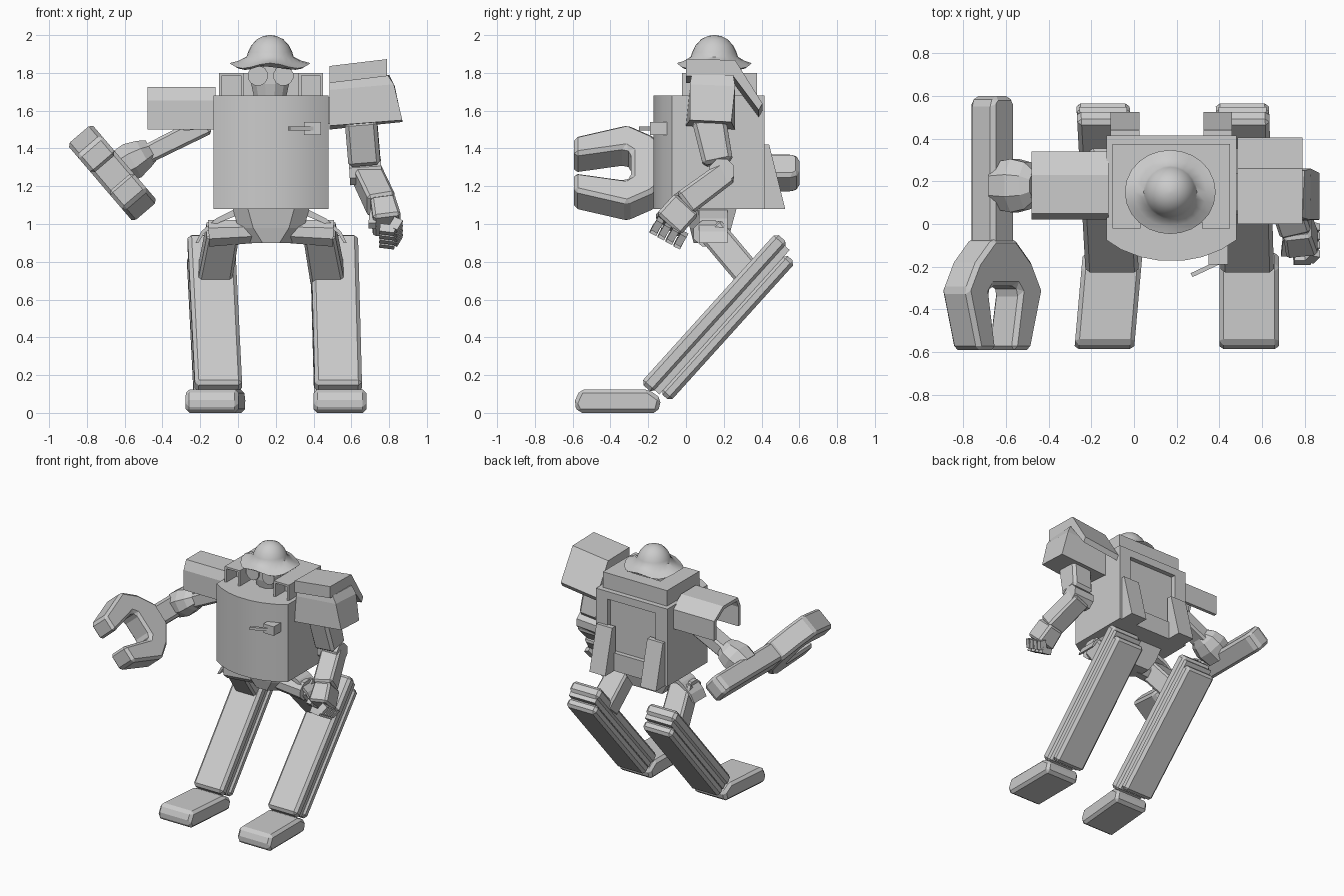
import bpy, bmesh, math
from mathutils import Vector as V

grey = bpy.data.materials.new("warm_grey")
grey.diffuse_color = (0.6, 0.6, 0.6, 1)


def finish(name, bm, bevel=0.0, smooth=None):
    bmesh.ops.recalc_face_normals(bm, faces=bm.faces)
    me = bpy.data.meshes.new(name)
    bm.to_mesh(me)
    bm.free()
    me.materials.append(grey)
    ob = bpy.data.objects.new(name, me)
    bpy.context.collection.objects.link(ob)
    if bevel:
        m = ob.modifiers.new("chamfer", "BEVEL")
        m.width, m.segments, m.limit_method = bevel, 1, "ANGLE"
    if smooth:
        bpy.ops.object.select_all(action="DESELECT")
        ob.select_set(True)
        bpy.context.view_layer.objects.active = ob
        bpy.ops.object.shade_smooth_by_angle(angle=math.radians(smooth))
    return ob


def loft(name, rings, bevel=0.0, smooth=None):
    """Skin a list of equal-length rings and cap both ends."""
    bm = bmesh.new()
    vs = [[bm.verts.new(p) for p in r] for r in rings]
    n = len(rings[0])
    for a, b in zip(vs, vs[1:]):
        for i in range(n):
            j = (i + 1) % n
            bm.faces.new((a[i], a[j], b[j], b[i]))
    bm.faces.new(vs[0])
    bm.faces.new(vs[-1])
    return finish(name, bm, bevel, smooth)


def prism(name, pts, lo, hi, place, bevel=0.0, smooth=None):
    return loft(name, [[place(u, v, w) for u, v in pts] for w in (lo, hi)], bevel, smooth)


XY = lambda u, v, w: V((u, v, w))   # extrude along z
XZ = lambda u, v, w: V((u, w, v))   # extrude along y
YZ = lambda u, v, w: V((w, u, v))   # extrude along x


def box(name, x0, x1, y0, y1, z0, z1, bevel=0.0):
    return prism(name, [(x0, y0), (x1, y0), (x1, y1), (x0, y1)], z0, z1, XY, bevel)


def beam(name, stations, hint=(1, 0, 0), sides=4, bevel=0.0):
    """stations: (centre, width along hint, depth) from one end to the other."""
    d = (V(stations[-1][0]) - V(stations[0][0])).normalized()
    s = V(hint)
    s = (s - d * s.dot(d)).normalized()
    t = d.cross(s)
    k = 1 / math.cos(math.pi / sides)
    rings = []
    for c, w, h in stations:
        ring = []
        for i in range(sides):
            a = 2 * math.pi * (i + 0.5) / sides
            ring.append(V(c) + s * (w / 2 * k * math.cos(a)) + t * (h / 2 * k * math.sin(a)))
        rings.append(ring)
    return loft(name, rings, bevel)


# Torso: rounded front, flat back with a recessed panel
front = [(-0.13, -0.075), (-0.06, -0.12), (0.03, -0.155), (0.12, -0.172),
         (0.23, -0.172), (0.32, -0.155), (0.41, -0.12), (0.48, -0.075)]
torso = prism("torso", front + [(0.48, 0.415), (-0.13, 0.415)], 1.08, 1.68, XY)
bm = bmesh.new()
bm.from_mesh(torso.data)
back = max(bm.faces, key=lambda f: f.calc_center_median().y)
bmesh.ops.inset_region(bm, faces=[back], thickness=0.14)
bmesh.ops.translate(bm, verts=back.verts, vec=(0, 0, 0.04))
panel = bmesh.ops.extrude_discrete_faces(bm, faces=[back])["faces"][0]
bmesh.ops.translate(bm, verts=panel.verts, vec=(0, -0.035, 0))
bm.to_mesh(torso.data)
bm.free()
bpy.context.view_layer.objects.active = torso
torso.select_set(True)
bpy.ops.object.shade_smooth_by_angle(angle=math.radians(30))

# Back vents
for side, x in (("left", -0.11), ("right", 0.325)):
    prism(side + "_back_vent", [(0.40, 1.08), (0.525, 1.08), (0.44, 1.42), (0.40, 1.42)],
          x, x + 0.135, YZ)

# Collar: hollow posts beside the head and a back wall
for side, x in (("left", -0.10), ("right", 0.32)):
    arch = [(x, 1.67), (x, 1.80), (x + 0.13, 1.80), (x + 0.13, 1.67),
            (x + 0.115, 1.67), (x + 0.115, 1.785), (x + 0.015, 1.785), (x + 0.015, 1.67)]
    prism(side + "_collar_post", arch, -0.02, 0.28, XZ)
    box(side + "_collar_post_back", x + 0.01, x + 0.12, 0.1, 0.28, 1.67, 1.79)
box("collar_back", -0.10, 0.45, 0.27, 0.375, 1.67, 1.80)

# Head with goggles
beam("head", [((0.17, 0.14, 1.67), 0.17, 0.17), ((0.17, 0.14, 1.74), 0.20, 0.2),
              ((0.17, 0.14, 1.89), 0.20, 0.2)], sides=12)
for side, x in (("left", 0.105), ("right", 0.24)):
    beam(side + "_goggle", [((x, 0.10, 1.785), 0.105, 0.105), ((x, 0.025, 1.785), 0.105, 0.105)],
         sides=12)

# Hat: dome and wavy brim
rings = []
for r, z, wave in ((0.19, 1.83, 1), (0.205, 1.838, 1), (0.165, 1.855, 0.6), (0.125, 1.885, 0),
                   (0.117, 1.91, 0), (0.10, 1.945, 0), (0.07, 1.978, 0), (0.035, 1.995, 0),
                   (0.006, 2.0, 0)):
    ring = []
    for i in range(24):
        a = 2 * math.pi * i / 24
        rr = r * (1 + 0.04 * wave * math.cos(2 * a))
        ring.append((0.17 + rr * math.cos(a), 0.15 + rr * math.sin(a),
                     z + wave * 0.014 * math.cos(4 * a)))
    rings.append(ring)
loft("hat", rings, smooth=40)

# Chest lever
box("lever_mount", 0.35, 0.44, -0.19, -0.10, 1.47, 1.54)
beam("lever", [((0.43, -0.165, 1.505), 0.02, 0.02), ((0.27, -0.24, 1.505), 0.02, 0.02)], (0, 0, 1))

# Wrench arm: hollow shoulder shroud, forearm and grip
shroud = [(0.02, 1.50), (0.02, 1.655), (0.05, 1.725), (0.23, 1.725), (0.34, 1.65), (0.34, 1.50),
          (0.315, 1.50), (0.315, 1.635), (0.22, 1.70), (0.065, 1.70), (0.045, 1.65), (0.045, 1.50)]
prism("wrench_shoulder", shroud, -0.48, -0.12, YZ)
beam("wrench_upper_arm", [((-0.10, 0.18, 1.60), 0.18, 0.16), ((-0.30, 0.18, 1.56), 0.16, 0.14)],
     (0, 1, 0))
beam("wrench_forearm", [((-0.16, 0.18, 1.53), 0.14, 0.11), ((-0.52, 0.18, 1.35), 0.14, 0.10)],
     (0, 1, 0), bevel=0.015)
beam("wrench_grip", [((-0.46, 0.18, 1.39), 0.14, 0.12), ((-0.50, 0.18, 1.37), 0.22, 0.16),
                     ((-0.56, 0.18, 1.335), 0.25, 0.2), ((-0.64, 0.18, 1.29), 0.22, 0.18)],
     (0, 1, 0), sides=8)

# Wrench: tilted about its long axis
U, N, C = V((0.65, 0, -0.76)), V((0.76, 0, 0.65)), V((-0.665, 0, 1.27))
tilt = lambda u, y, n: C + U * u + N * n + V((0, y, 0))
half = [(0.08, -0.07), (0.20, -0.18), (0.275, -0.31), (0.19, -0.592), (0.06, -0.592),
        (0.11, -0.32), (0.085, -0.29)]
prism("wrench_jaw", half + [(-u, y) for u, y in reversed(half)], -0.085, 0.085, tilt, bevel=0.03)
prism("wrench_handle", [(0.08, -0.16), (0.08, 0.57), (0.055, 0.60), (-0.055, 0.60),
                        (-0.08, 0.57), (-0.08, -0.16)], -0.075, 0.075, tilt, bevel=0.02)

# Free arm: shoulder plate, skirt, arm and fist
tip = lambda u, v, w: V((w, u, v + 0.12 * (w - 0.64)))
prism("shoulder_plate", [(0.0, 1.765), (0.0, 1.855), (0.26, 1.85), (0.405, 1.62), (0.385, 1.585),
                         (0.25, 1.765)], 0.485, 0.79, tip)
loft("shoulder_skirt", [
    [(0.485, 0.03, 1.75), (0.79, 0.03, 1.79), (0.80, 0.25, 1.79), (0.485, 0.25, 1.75)],
    [(0.485, 0.02, 1.71), (0.825, 0.02, 1.74), (0.83, 0.26, 1.73), (0.485, 0.26, 1.71)],
    [(0.485, 0.00, 1.52), (0.87, 0.02, 1.55), (0.87, 0.24, 1.54), (0.485, 0.26, 1.50)]])
box("shoulder_joint", 0.44, 0.60, 0.06, 0.24, 1.53, 1.67)
beam("upper_arm", [((0.65, 0.12, 1.56), 0.17, 0.18), ((0.67, 0.17, 1.32), 0.17, 0.16)], bevel=0.02)
beam("elbow", [((0.59, 0.19, 1.27), 0.13, 0.13), ((0.76, 0.19, 1.28), 0.13, 0.13)], (0, 1, 0), sides=8)
beam("forearm", [((0.68, 0.21, 1.27), 0.15, 0.13), ((0.76, -0.02, 1.10), 0.15, 0.14)], bevel=0.015)
beam("palm", [((0.765, 0.0, 1.10), 0.13, 0.17), ((0.79, -0.10, 0.99), 0.15, 0.17)], bevel=0.015)
for i in range(4):
    y, z = -0.165 + 0.042 * i, 0.985 - 0.024 * i
    beam("finger", [((0.85, y + 0.03, z + 0.035), 0.038, 0.05), ((0.82, y, z - 0.015), 0.038, 0.05)],
         (0, 1, -0.5))
    beam("fingertip", [((0.83, y, z - 0.02), 0.038, 0.045), ((0.75, y, z - 0.01), 0.038, 0.045)],
         (0, 1, -0.5))
beam("thumb", [((0.72, -0.06, 1.06), 0.04, 0.05), ((0.71, -0.14, 0.99), 0.04, 0.04)])

# Pelvis
pelvis = lambda x0, x1, y0, y1, z: [(x0, y0 + .06, z), (x0 + .08, y0, z), (x1 - .08, y0, z),
                                    (x1, y0 + .06, z), (x1, y1, z), (x0, y1, z)]
loft("pelvis", [pelvis(-0.03, 0.38, 0.0, 0.27, 1.09), pelvis(0.0, 0.35, 0.02, 0.24, 0.98),
                pelvis(0.05, 0.30, 0.04, 0.22, 0.90)])

# Legs: m mirrors x about the body centre; each leg has its own lean
D, P, A = V((0.67, 0.742)), V((0.742, -0.67)), V((-0.24, 0.16))
for side, m, cx, lean, fx, turn in (("left", -1, -0.115, -0.055, -0.088, 0.088),
                                    ("right", 1, 0.525, -0.03, 0.54, 0.0)):
    mx = lambda d: 0.175 + m * d
    beam(side + "_hip", [((mx(0.08), 0.12, 0.96), 0.12, 0.12), ((mx(0.33), 0.12, 0.95), 0.16, 0.14)],
         (0, 1, 0), sides=8)
    arc = [(0.18, 1.085), (0.29, 1.03), (0.37, 0.96), (0.40, 0.90), (0.385, 0.90), (0.355, 0.95),
           (0.28, 1.005), (0.18, 1.045)]
    prism(side + "_hip_fender", [(mx(u), v) for u, v in arc], 0.07, 0.22, XZ)
    beam(side + "_thigh", [((mx(0.255), 0.13, 0.97), 0.17, 0.15), ((mx(0.30), 0.34, 0.72), 0.18, 0.15)],
         bevel=0.015)
    leg = lambda y, z, w: V((cx + lean * y + w, y, z))
    for part, t0, t1, s0, s1, w in (("shin_front", 0, 0.085, 0, 1.07, 0.125),
                                    ("shin_core", 0.08, 0.115, 0.02, 1.05, 0.112),
                                    ("shin_back", 0.11, 0.183, 0.03, 1.02, 0.125)):
        quad = [A + P * t + D * s for t, s in ((t0, s0), (t0, s1), (t1, s1), (t1, s0))]
        prism(side + "_" + part, quad, -w, w, leg, bevel=0.0 if "core" in part else 0.02)
    foot = lambda y, z, w: V((fx + turn * y + w, y, z))
    prism(side + "_foot", [(-0.595, 0.05), (-0.56, 0.125), (-0.2, 0.125), (-0.13, 0.075),
                           (-0.15, 0.0), (-0.57, 0.0)], -0.14, 0.14, foot, bevel=0.02)
